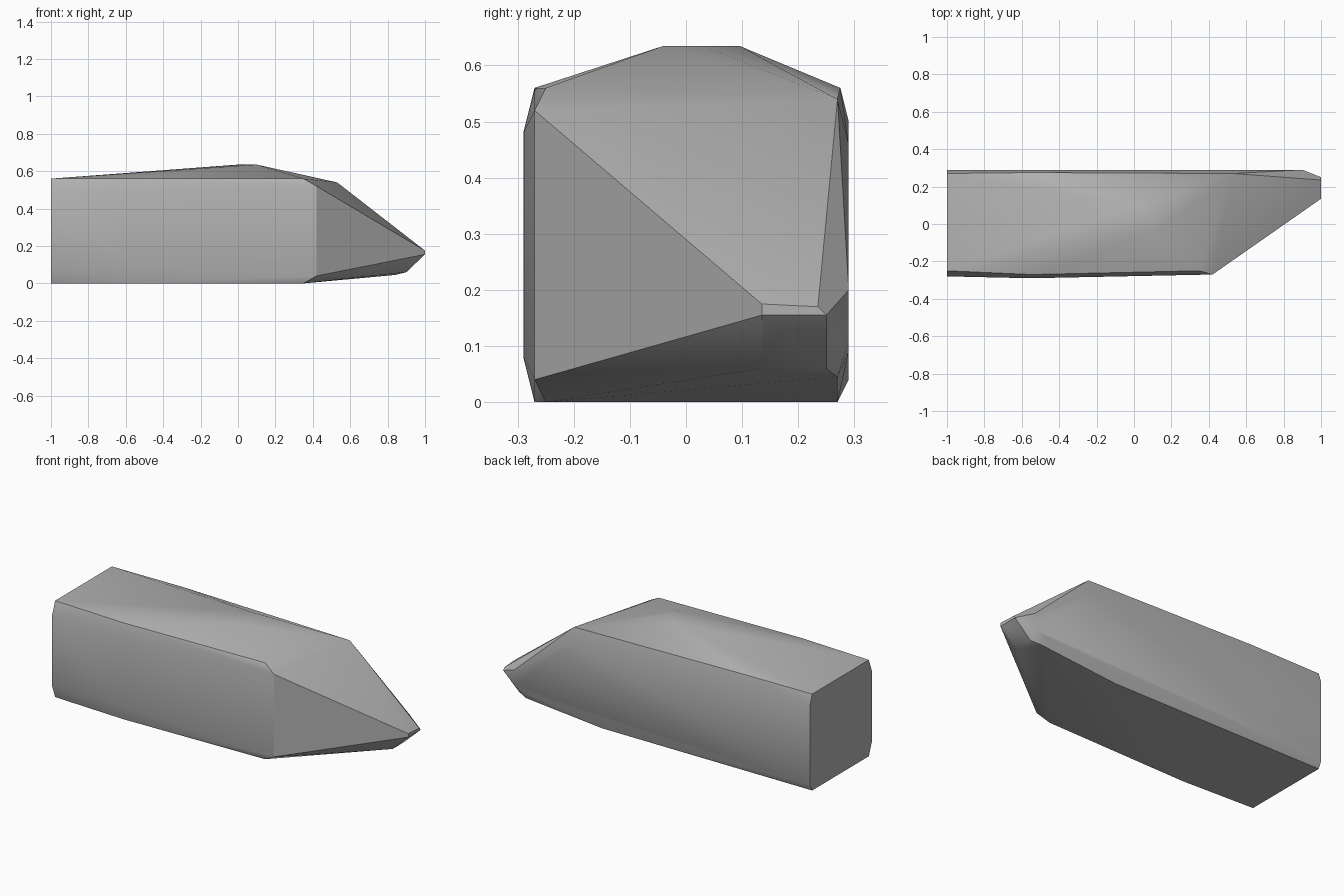
import bpy
import bmesh
from math import radians

default_cube = bpy.data.objects.get("Cube")
if default_cube:
    bpy.data.objects.remove(default_cube, do_unlink=True)


def make_material(name, colour):
    material = bpy.data.materials.new(name)
    material.use_nodes = True
    material.diffuse_color = colour
    material.node_tree.nodes["Principled BSDF"].inputs["Base Color"].default_value = colour
    return material


def chiselled_stone(name, sections, material):
    """Shrink-wrap a convex faceted skin around cross-sections given as x: [(y, z), ...]."""
    bm = bmesh.new()
    for x, outline in sections:
        for y, z in outline:
            bm.verts.new((x, y, z))
    result = bmesh.ops.convex_hull(bm, input=bm.verts[:])
    leftover = {g for g in result["geom_interior"] + result["geom_unused"]
                if isinstance(g, bmesh.types.BMVert)}
    bmesh.ops.delete(bm, geom=list(leftover), context="VERTS")
    bmesh.ops.dissolve_limit(bm, angle_limit=radians(1), verts=bm.verts[:], edges=bm.edges[:])
    bmesh.ops.recalc_face_normals(bm, faces=bm.faces[:])
    mesh = bpy.data.meshes.new(name)
    bm.to_mesh(mesh)
    bm.free()
    mesh.materials.append(material)
    stone = bpy.data.objects.new(name, mesh)
    bpy.context.scene.collection.objects.link(stone)
    bpy.ops.object.select_all(action="DESELECT")
    stone.select_set(True)
    bpy.context.view_layer.objects.active = stone
    bpy.ops.object.shade_smooth_by_angle(angle=radians(30))
    return stone


grey = make_material("stone grey", (0.45, 0.45, 0.45, 1))

# Flat end with chamfered corners
butt_end = [(-.25, 0), (-.28, .08), (-.28, .48), (-.25, .56),
            (.27, .56), (.29, .5), (.29, .04), (.27, 0)]
# Slightly swollen flanks
flank = [(-.27, 0), (-.29, .08), (-.29, .48), (-.27, .56), (.275, .56)]
# Raised crown
crown_back = [(.095, .635)]
crown_front = [(-.04, .635), (.03, .635)]
# Shoulder where the slanted cuts begin
shoulder_edge = [(-.25, 0), (-.25, .56), (.27, 0)]
shoulder = [(-.27, .04), (-.27, .52)]
back_shoulder = [(.27, .54), (.29, .46)]
# Blunt chisel nose
chin = [(.27, .045), (.29, .09)]
lip = [(.135, .06), (.25, .06), (.29, .2), (.29, .11)]
tip = [(.135, .155), (.135, .175), (.235, .17), (.25, .155)]

chiselled_stone("stone_shard", [
    (-1, butt_end), (-.55, flank), (0, crown_back), (.1, crown_front),
    (.35, shoulder_edge), (.42, shoulder), (.53, back_shoulder),
    (.84, chin), (.9, lip), (1, tip),
], grey)
